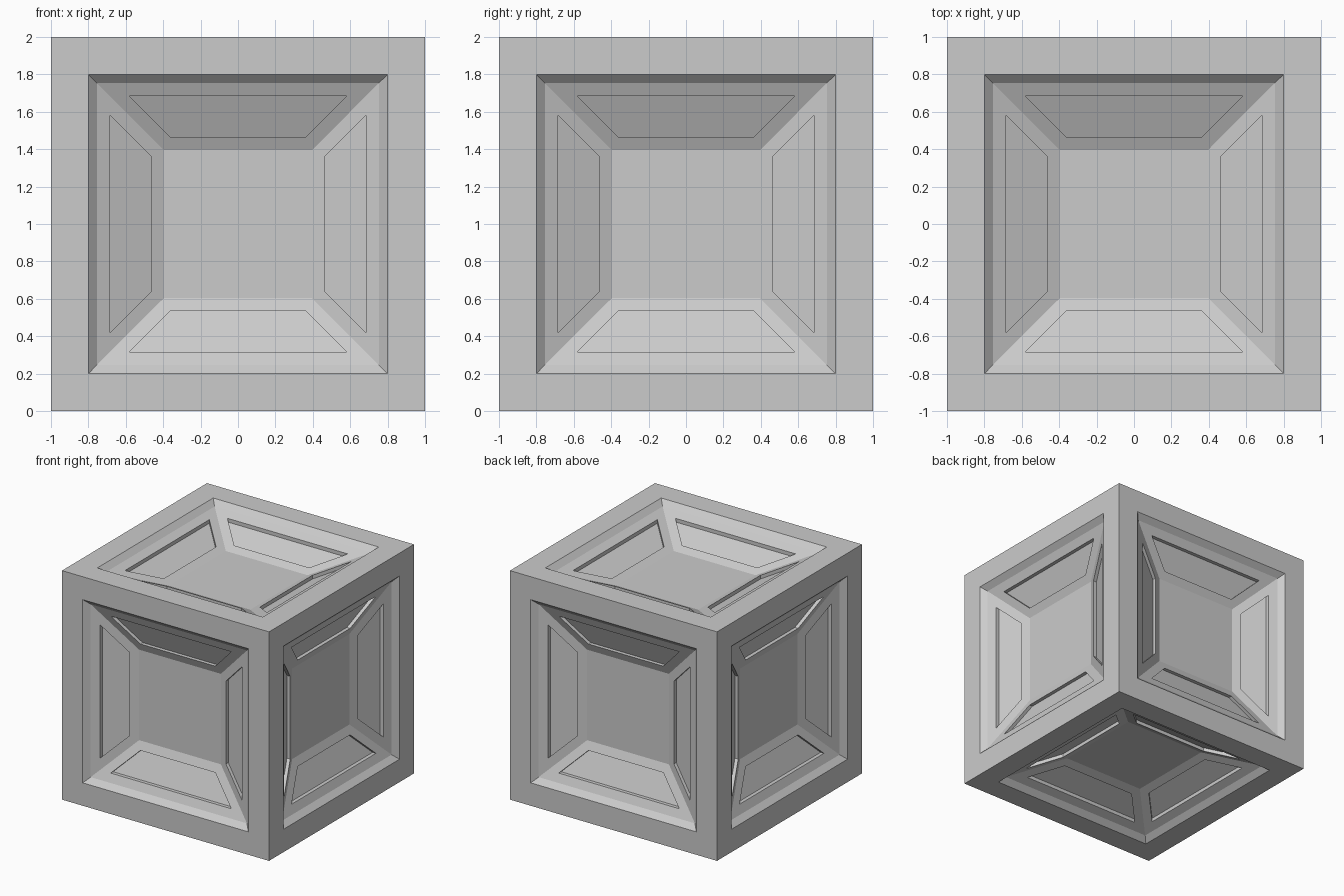
import bpy, bmesh

if "Cube" in bpy.data.objects:
    bpy.data.objects.remove(bpy.data.objects["Cube"])

RIM = 0.2            # flat border of each side
CHAMFER = 0.045      # 45 degree step inside the border
SLOPE = (0.36, 0.155)  # width and drop of the sloped frame
PANEL_MARGIN = 0.076
PANEL_DEPTH = 0.032


def inset(bm, face, thickness, drop=0.0):
    """Inset one face, sink it along its normal, return the surrounding ring."""
    normal = face.normal.copy()
    ring = bmesh.ops.inset_individual(bm, faces=[face], thickness=thickness,
                                      use_even_offset=True)["faces"]
    bmesh.ops.translate(bm, verts=face.verts[:], vec=-normal * drop)
    bm.normal_update()
    return ring


bm = bmesh.new()
bmesh.ops.create_cube(bm, size=2)
bm.normal_update()

for side in bm.faces[:]:
    axis = side.normal.copy()
    # border, chamfer and sloped frame around the sunken centre
    inset(bm, side, RIM)
    inset(bm, side, CHAMFER, CHAMFER)
    slopes = inset(bm, side, *SLOPE)
    # trapezoid panels pressed straight into the four slopes
    for slope in slopes:
        inset(bm, slope, PANEL_MARGIN)
        panel = bmesh.ops.extrude_discrete_faces(bm, faces=[slope])["faces"][0]
        bmesh.ops.translate(bm, verts=panel.verts[:], vec=-axis * PANEL_DEPTH)
        bm.normal_update()

bmesh.ops.recalc_face_normals(bm, faces=bm.faces[:])
mesh = bpy.data.meshes.new("crate")
bm.to_mesh(mesh)
bm.free()
crate = bpy.data.objects.new("crate", mesh)
crate.location.z = 1
bpy.context.collection.objects.link(crate)
